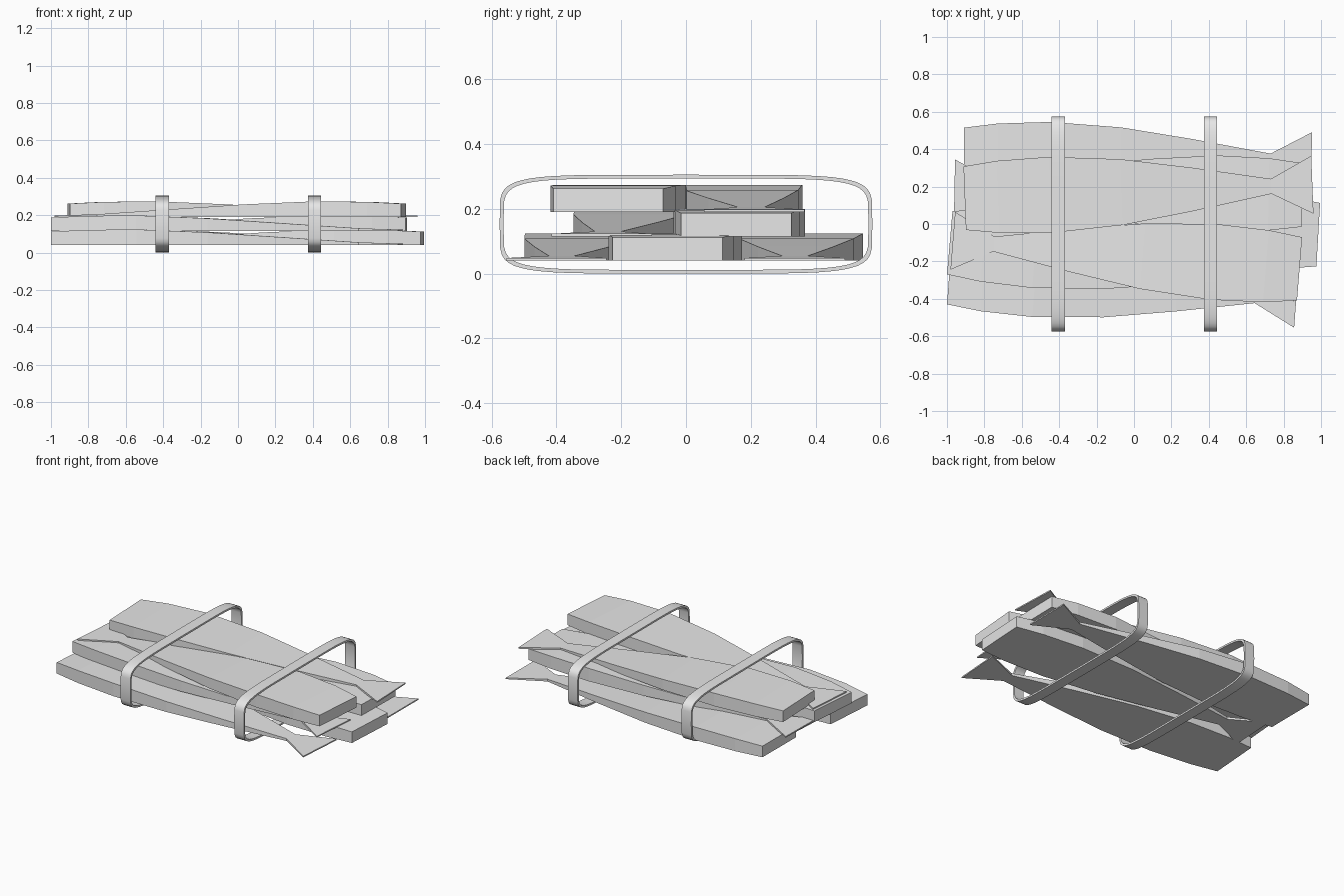
import bpy, bmesh, math

if "Cube" in bpy.data.objects:
    bpy.data.objects.remove(bpy.data.objects["Cube"])

grey = bpy.data.materials.new("plain_grey")
grey.diffuse_color = (0.8, 0.8, 0.8, 1)
grey.use_nodes = True
grey.node_tree.nodes["Principled BSDF"].inputs["Base Color"].default_value = grey.diffuse_color

# Slab fish sections: distance from head, half width, thickness
SECTIONS = [(0, .17, .072), (.18, .193, .081), (.46, .203, .084), (.84, .176, .068),
            (1.22, .116, .043), (1.64, .04, .015), (1.86, .155, .008)]


def finish(name, bm):
    bmesh.ops.recalc_face_normals(bm, faces=bm.faces)
    mesh = bpy.data.meshes.new(name)
    bm.to_mesh(mesh)
    bm.free()
    mesh.materials.append(grey)
    ob = bpy.data.objects.new(name, mesh)
    bpy.context.collection.objects.link(ob)
    return ob


def fish(name, head, tail, z):
    """Flat-bottomed body lofted from head centre towards tail centre."""
    ang = math.atan2(tail[1] - head[1], tail[0] - head[0])
    c, s = math.cos(ang), math.sin(ang)
    bm = bmesh.new()
    rings = []
    for d, w, t in SECTIONS:
        rings.append([bm.verts.new((head[0] + d * c - v * s, head[1] + d * s + v * c, z + h))
                      for v, h in ((-w, 0), (w, 0), (w, t), (-w, t))])
    for a, b in zip(rings, rings[1:]):
        for i in range(4):
            j = (i + 1) % 4
            bm.faces.new((a[i], a[j], b[j], b[i]))
    bm.faces.new(rings[0])
    bm.faces.new(rings[-1])
    return finish(name, bm)


def band(name, x0, x1):
    """Rounded loop strap around the stack."""
    n, p, bm = 48, 0.35, bmesh.new()
    loops = []
    for x, ry, rz in ((x0, .575, .1525), (x1, .575, .1525), (x1, .563, .141), (x0, .563, .141)):
        loop = []
        for i in range(n):
            a = 2 * math.pi * i / n
            y = math.copysign(abs(math.cos(a)) ** p, math.cos(a)) * ry
            z = math.copysign(abs(math.sin(a)) ** p, math.sin(a)) * rz
            loop.append(bm.verts.new((x, y, .1525 + z)))
        loops.append(loop)
    for k in range(4):
        a, b = loops[k], loops[(k + 1) % 4]
        for i in range(n):
            j = (i + 1) % n
            bm.faces.new((a[i], a[j], b[j], b[i]))
    ob = finish(name, bm)
    bpy.ops.object.select_all(action='DESELECT')
    ob.select_set(True)
    bpy.context.view_layer.objects.active = ob
    bpy.ops.object.shade_smooth_by_angle(angle=math.radians(40))


# Bottom layer
fish("bottom_fish_front", (-.987, -.26), (.87, -.40), .04)
fish("bottom_fish_middle", (.985, -.057), (-.87, .05), .04)
fish("bottom_fish_back", (-.91, .345), (.95, .335), .04)
# Middle layer
fish("middle_fish_front", (-.985, -.10), (.87, -.26), .115)
fish("middle_fish_back", (.9, .155), (-.957, .19), .115)
# Top layer
fish("top_fish_front", (.885, -.24), (-.965, -.09), .19)
fish("top_fish_back", (-.905, .138), (.955, .21), .19)
# Straps
band("left_strap", -.44, -.37)
band("right_strap", .375, .445)
